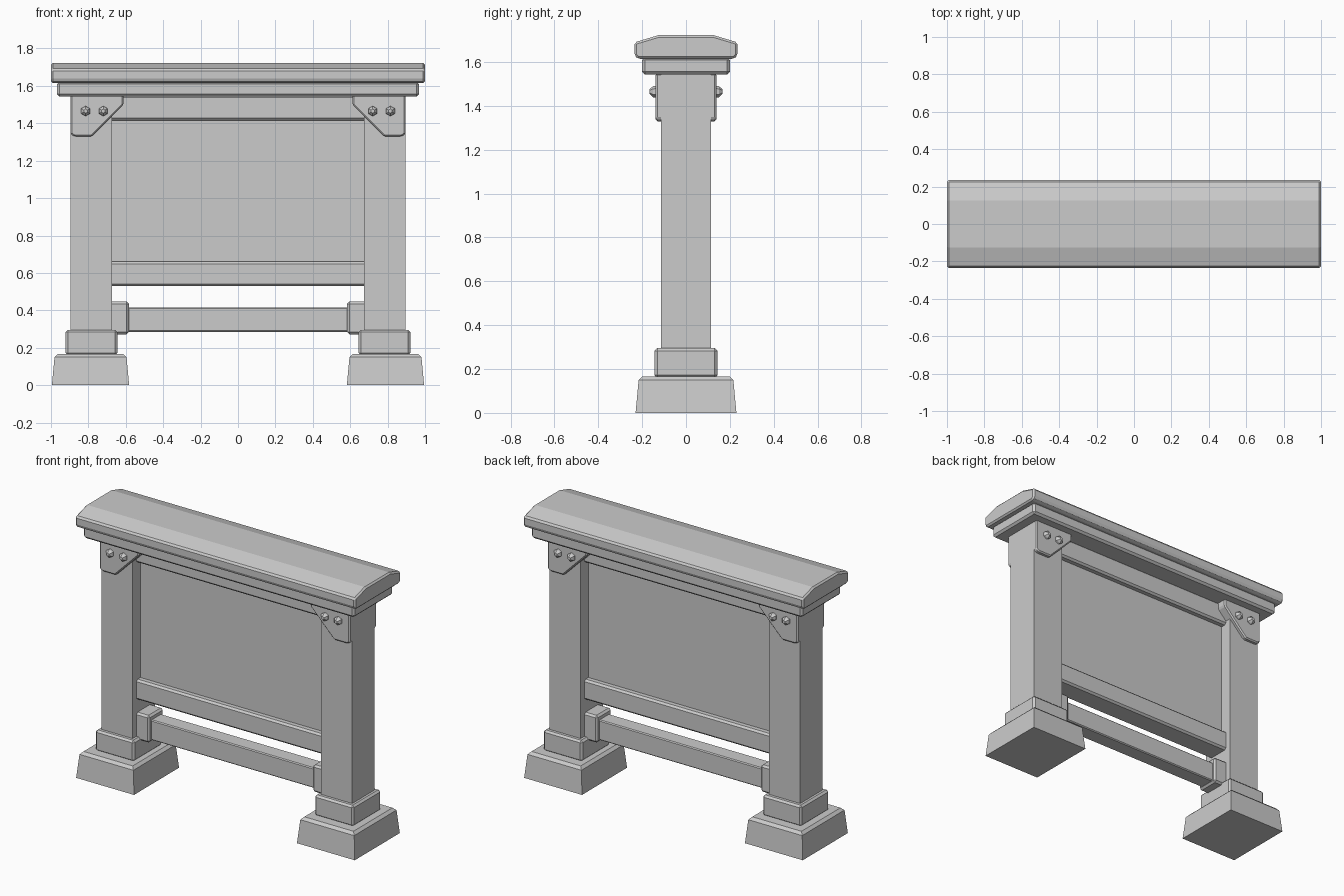
import bpy, bmesh, math
from mathutils import Matrix

if "Cube" in bpy.data.objects:
    bpy.data.objects.remove(bpy.data.objects["Cube"])


def finish(bm, name, bevel=0.0):
    bmesh.ops.recalc_face_normals(bm, faces=bm.faces)
    me = bpy.data.meshes.new(name)
    bm.to_mesh(me)
    bm.free()
    ob = bpy.data.objects.new(name, me)
    bpy.context.collection.objects.link(ob)
    if bevel:
        m = ob.modifiers.new("edge_bevel", 'BEVEL')
        m.width = bevel
        m.segments = 1
        m.limit_method = 'ANGLE'
        m.angle_limit = math.radians(30)
    return ob


def box(name, x0, x1, y, z0, z1, bevel=0.0, taper=0.0):
    """Box symmetric in y; taper pulls the top edges inwards."""
    bm = bmesh.new()
    bmesh.ops.create_cube(bm, size=1)
    cx, w = (x0 + x1) / 2, x1 - x0
    for v in bm.verts:
        t = taper if v.co.z > 0 else 0
        v.co = (cx + math.copysign(w / 2 - t, v.co.x),
                math.copysign(y - t, v.co.y),
                z1 if v.co.z > 0 else z0)
    return finish(bm, name, bevel)


def prism(name, pts, vec, bevel=0.0):
    """Extrude a closed profile of 3D points along vec."""
    bm = bmesh.new()
    f = bm.faces.new([bm.verts.new(p) for p in pts])
    r = bmesh.ops.extrude_face_region(bm, geom=[f])
    bmesh.ops.translate(bm, vec=vec, verts=[g for g in r['geom'] if isinstance(g, bmesh.types.BMVert)])
    return finish(bm, name, bevel)


# cap with sloped shoulders, and moulding under it
half = [(0.22, 1.615), (0.235, 1.63), (0.235, 1.69), (0.125, 1.723)]
profile = half + [(-y, z) for y, z in reversed(half)]
prism("cap", [(-1, y, z) for y, z in profile], (2, 0, 0), 0.01)
box("cap_moulding", -0.968, 0.968, 0.2, 1.543, 1.622, 0.013)

# recessed panel and its rails
box("panel", -0.69, 0.69, 0.035, 0.62, 1.45)
box("top_rail", -0.69, 0.69, 0.075, 1.415, 1.55, 0.012)
box("bottom_rail", -0.69, 0.69, 0.075, 0.53, 0.66, 0.012)

# low stretcher
box("stretcher", -0.6, 0.6, 0.052, 0.285, 0.415, 0.006)

for s, side in ((-1, "left"), (1, "right")):
    def sbox(name, a, b, *args):
        return box(f"{side}_{name}", min(s * a, s * b), max(s * a, s * b), *args)

    # post, feet and stretcher socket
    sbox("foot", 0.582, 0.995, 0.23, 0.0, 0.15, 0.0, 0.014)
    prism_top = sbox("foot_top", 0.596, 0.981, 0.216, 0.15, 0.167, 0.0, 0.017)
    sbox("post_base", 0.645, 0.922, 0.143, 0.16, 0.295, 0.012)
    sbox("post", 0.673, 0.895, 0.113, 0.28, 1.55)
    sbox("socket", 0.583, 0.69, 0.075, 0.272, 0.447, 0.012)

    # bracket wrapping the post head
    outline = [(0.895, 1.55), (0.612, 1.55), (0.612, 1.5), (0.78, 1.33), (0.875, 1.33), (0.895, 1.342)]
    prism(f"{side}_bracket", [(s * x, -0.138, z) for x, z in outline], (0, 0.276, 0), 0.008)

    # domed bolts, front and back
    for i, x in enumerate((0.72, 0.815)):
        for d, face in ((-1, "front"), (1, "back")):
            bm = bmesh.new()
            for r1, r2, y0, y1 in ((0.028, 0.026, 0.13, 0.15), (0.026, 0.011, 0.15, 0.166)):
                mat = (Matrix.Translation((s * x, d * (y0 + y1) / 2, 1.465))
                       @ Matrix.Rotation(-d * math.pi / 2, 4, 'X'))
                bmesh.ops.create_cone(bm, cap_ends=True, segments=6, radius1=r1, radius2=r2,
                                      depth=y1 - y0, matrix=mat)
            finish(bm, f"{side}_{face}_bolt_{i + 1}")
